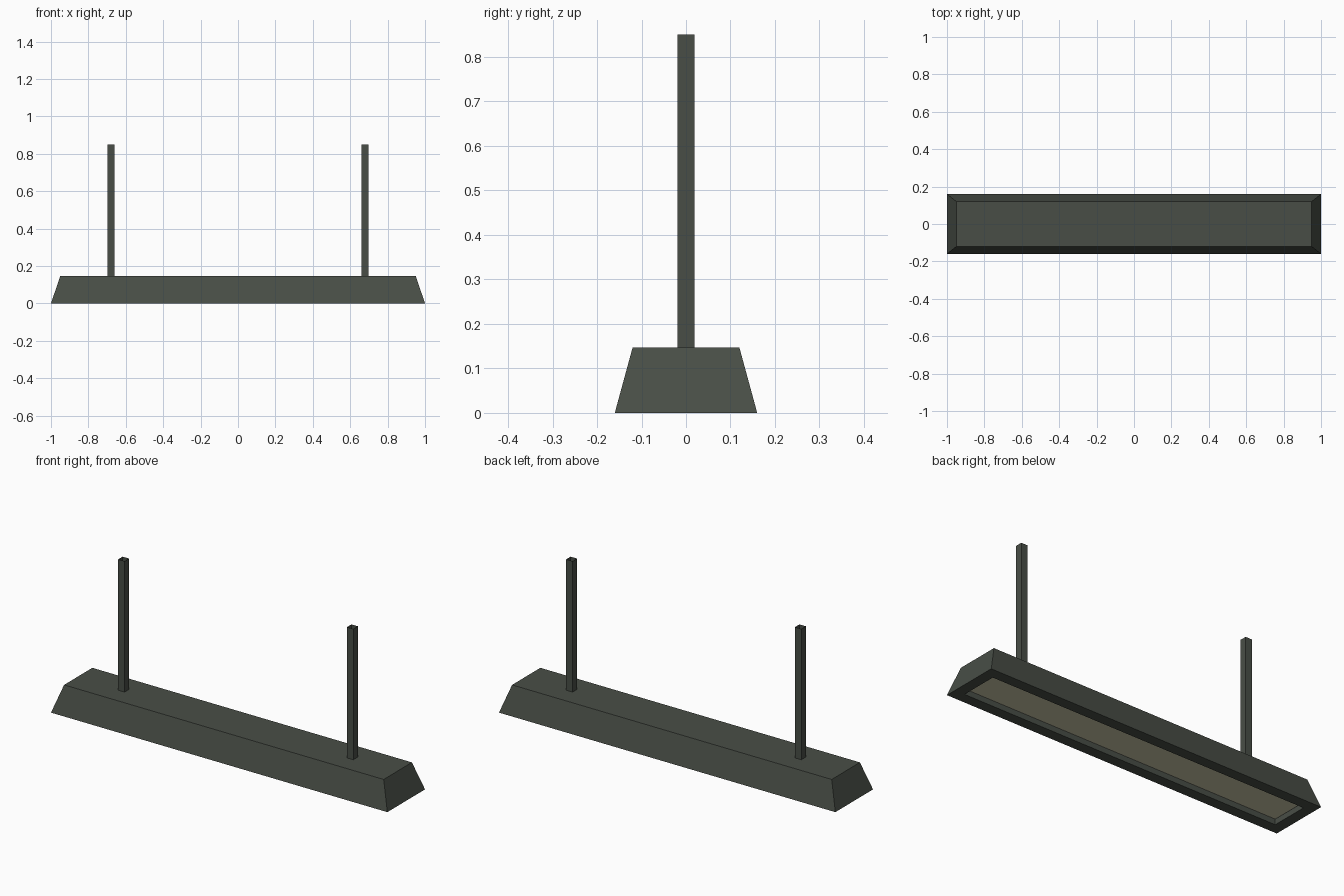
import bpy, bmesh

if "Cube" in bpy.data.objects:
    bpy.data.objects.remove(bpy.data.objects["Cube"])


def material(name, rgb):
    m = bpy.data.materials.new(name)
    m.diffuse_color = (*rgb, 1)
    m.use_nodes = True
    m.node_tree.nodes["Principled BSDF"].inputs["Base Color"].default_value = m.diffuse_color
    return m


DARK = material("dark grey green metal", (0.066, 0.076, 0.062))
CREAM = material("warm cream light", (0.60, 0.58, 0.40))


def loft(name, rings, mat, cx=0, cap_start=False, cap_end=False):
    """Join a stack of rectangles (half x, half y, z) into one flat-shaded surface."""
    bm = bmesh.new()
    loops = [[bm.verts.new((cx + sx * hx, sy * hy, z))
              for sx, sy in ((-1, -1), (1, -1), (1, 1), (-1, 1))]
             for hx, hy, z in rings]
    for a, b in zip(loops, loops[1:]):
        for i in range(4):
            j = (i + 1) % 4
            bm.faces.new((a[i], a[j], b[j], b[i]))
    if cap_start:
        bm.faces.new(loops[0][::-1])
    if cap_end:
        bm.faces.new(loops[-1])
    me = bpy.data.meshes.new(name)
    bm.to_mesh(me)
    bm.free()
    me.materials.append(mat)
    ob = bpy.data.objects.new(name, me)
    bpy.context.collection.objects.link(ob)
    return ob


# Tapered housing: recess ceiling, recess walls, bottom rim, sloped sides, top
loft("lamp_housing", [(0.942, 0.102, 0.03), (0.942, 0.102, 0.0),
                      (1.0, 0.16, 0.0), (0.95, 0.12, 0.147)],
     DARK, cap_start=True, cap_end=True)

# Glowing panel lying against the recess ceiling
loft("light_panel", [(0.938, 0.098, 0.027), (0.938, 0.098, 0.0295)],
     CREAM, cap_start=True, cap_end=True)

# Two square hanging tubes, open at the top
for side, x in (("left", -0.68), ("right", 0.68)):
    loft(f"{side}_hanging_post", [(0.019, 0.019, 0.147), (0.019, 0.019, 0.85)],
         DARK, cx=x)
